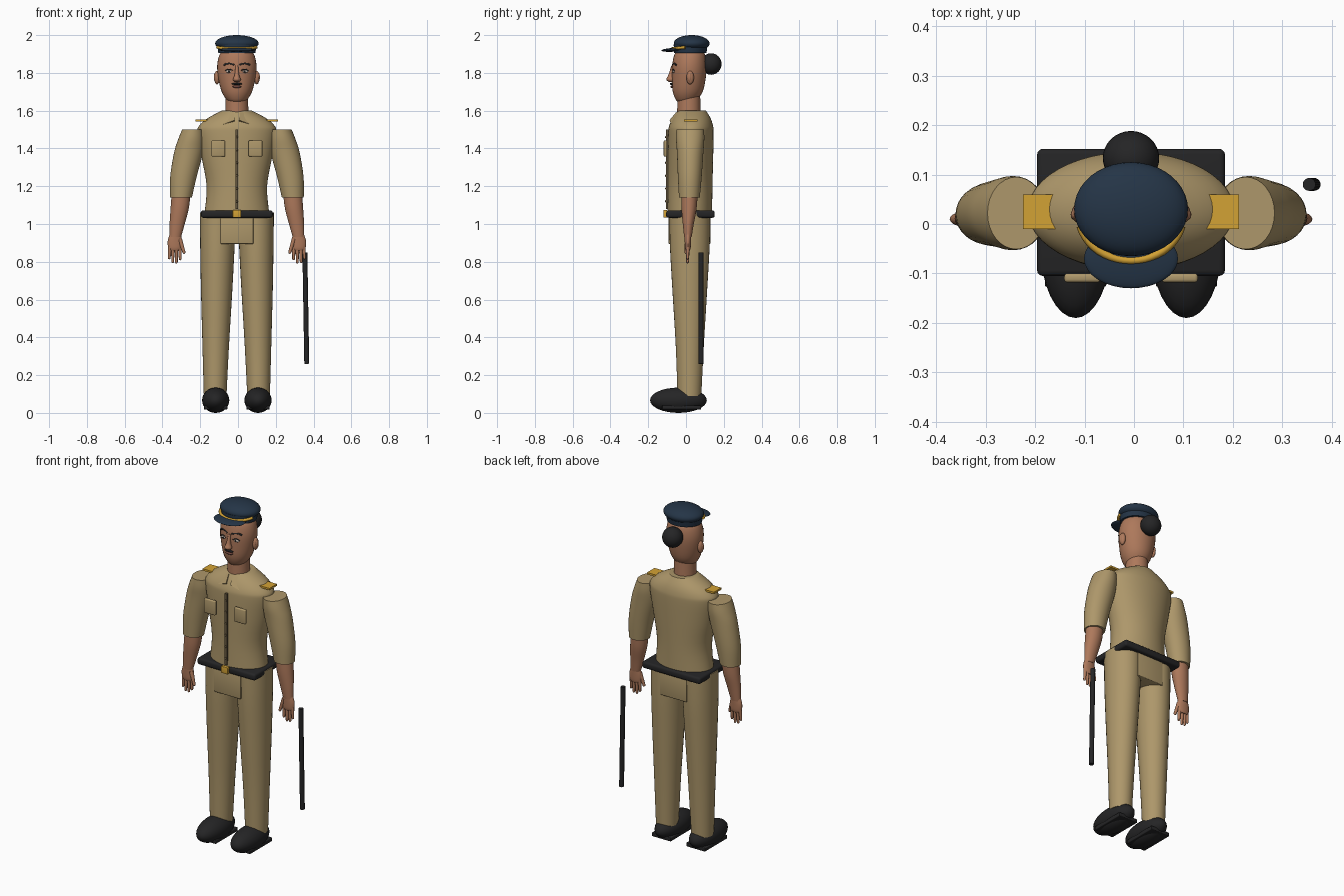
import bpy, bmesh, math
from mathutils import Vector, Matrix

if "Cube" in bpy.data.objects:
    bpy.data.objects.remove(bpy.data.objects["Cube"])

C = -0.006  # body centre line


def mat(name, rgb):
    m = bpy.data.materials.new(name)
    m.diffuse_color = (*rgb, 1)
    m.use_nodes = True
    m.node_tree.nodes["Principled BSDF"].inputs["Base Color"].default_value = m.diffuse_color
    return m


KHAKI = mat("khaki", (0.42, 0.31, 0.145))
SEAM = mat("dark khaki", (0.13, 0.095, 0.05))
SKIN = mat("skin", (0.42, 0.19, 0.105))
BLACK = mat("black", (0.018, 0.018, 0.019))
NAVY = mat("navy", (0.018, 0.035, 0.062))
GOLD = mat("gold", (0.65, 0.36, 0.035))
LIP = mat("lip brown", (0.16, 0.06, 0.045))
WHITE = mat("eye white", (0.6, 0.52, 0.45))


def finish(bm, name, m, angle=40):
    bmesh.ops.recalc_face_normals(bm, faces=bm.faces)
    me = bpy.data.meshes.new(name)
    bm.to_mesh(me)
    bm.free()
    me.materials.append(m)
    ob = bpy.data.objects.new(name, me)
    bpy.context.collection.objects.link(ob)
    bpy.ops.object.select_all(action='DESELECT')
    ob.select_set(True)
    bpy.context.view_layer.objects.active = ob
    bpy.ops.object.shade_smooth_by_angle(angle=math.radians(angle))
    return ob


def loft(name, rows, m, seg=32, steps=4):
    """Ellipse rings (z, cx, cy, rx, ry), smoothly interpolated along z."""
    P = [rows[0]] + rows + [rows[-1]]
    rings = []
    for i in range(1, len(P) - 2):
        for k in range(steps):
            t = k / steps
            rings.append([0.5 * (2 * b + (c - a) * t + (2 * a - 5 * b + 4 * c - d) * t * t
                                 + (3 * b - a - 3 * c + d) * t ** 3)
                          for a, b, c, d in zip(*P[i - 1:i + 3])])
    rings.append(rows[-1])
    bm = bmesh.new()
    vr = [[bm.verts.new((cx + rx * math.cos(2 * math.pi * j / seg),
                         cy + ry * math.sin(2 * math.pi * j / seg), z)) for j in range(seg)]
          for z, cx, cy, rx, ry in rings]
    for a, b in zip(vr, vr[1:]):
        for j in range(seg):
            bm.faces.new((a[j], a[(j + 1) % seg], b[(j + 1) % seg], b[j]))
    bm.faces.new(vr[0])
    bm.faces.new(vr[-1])
    return finish(bm, name, m)


def ball(name, loc, r, m, seg=32, tilt=0, axis='X'):
    bm = bmesh.new()
    bmesh.ops.create_uvsphere(bm, u_segments=seg, v_segments=seg // 2, radius=1)
    bm.transform(Matrix.Translation(loc) @ Matrix.Rotation(tilt, 4, axis) @ Matrix.Diagonal((*r, 1)))
    return finish(bm, name, m)


def box(name, lo, hi, m, bevel=0.0, tilt=0, axis='X'):
    lo, hi = Vector(lo), Vector(hi)
    bm = bmesh.new()
    bmesh.ops.create_cube(bm, size=1)
    bm.transform(Matrix.Diagonal((*(hi - lo), 1)))
    if bevel:
        bmesh.ops.bevel(bm, geom=bm.edges[:], offset=bevel, segments=3, profile=0.5, affect='EDGES')
    bm.transform(Matrix.Translation((lo + hi) / 2) @ Matrix.Rotation(tilt, 4, axis))
    return finish(bm, name, m, 35)


def rod(name, a, b, r1, r2, m, seg=16):
    a, b = Vector(a), Vector(b)
    bm = bmesh.new()
    bmesh.ops.create_cone(bm, cap_ends=True, segments=seg, radius1=r1, radius2=r2, depth=(b - a).length)
    bm.transform(Matrix.Translation((a + b) / 2) @ Vector((0, 0, 1)).rotation_difference(b - a).to_matrix().to_4x4())
    return finish(bm, name, m)


def tube(name, pts, r, m):
    cu = bpy.data.curves.new(name, 'CURVE')
    cu.dimensions = '3D'
    cu.bevel_depth = r
    cu.bevel_resolution = 2
    cu.use_fill_caps = True
    sp = cu.splines.new('POLY')
    sp.points.add(len(pts) - 1)
    for p, q in zip(sp.points, pts):
        p.co = (*q, 1)
    cu.materials.append(m)
    ob = bpy.data.objects.new(name, cu)
    bpy.context.collection.objects.link(ob)
    return ob


# Shirt body
loft("shirt_body", [(1.05, C, .02, .172, .118), (1.2, C, .022, .16, .118), (1.36, C, .024, .188, .12),
                    (1.48, C, .026, .208, .12), (1.52, C, .027, .2, .116), (1.56, C, .03, .155, .1),
                    (1.6, C, .032, .08, .074)], KHAKI, 48)
# Placket and buttons
box("placket", (C - .007, -.106, 1.08), (C + .007, -.07, 1.5), SEAM)
for i in range(6):
    ball("button", (C, -.107, 1.12 + i * .068), (.006, .004, .006), SEAM, 10)
# Belt, buckle and hip block
box("belt", (C - .19, -.105, 1.033), (C + .19, .152, 1.072), BLACK, .012)
box("buckle", (C - .022, -.12, 1.034), (C + .022, -.1, 1.074), GOLD, .003)
box("hip_block", (C - .087, -.092, .895), (C + .087, .13, 1.04), KHAKI, .004)

# Neck and head
loft("neck", [(1.57, C, .015, .062, .062), (1.69, C, .015, .058, .06)], SKIN)
loft("head", [(1.645, C, .0, .03, .035), (1.655, C, .002, .052, .054), (1.7, C, .009, .08, .079),
              (1.77, C, .015, .098, .089), (1.84, C, .018, .104, .091), (1.9, C, .02, .09, .08),
              (1.925, C, .02, .06, .055)], SKIN)
ball("hair_bun", (C, .133, 1.847), (.057, .055, .057), BLACK)
# Face
loft("nose", [(1.752, C, -.078, .012, .012), (1.765, C, -.083, .021, .021), (1.79, C, -.079, .012, .014),
              (1.84, C, -.069, .007, .008)], SKIN, 16)
ball("moustache", (C, -.076, 1.742), (.028, .009, .006), BLACK, 16)
ball("lips", (C, -.073, 1.727), (.024, .01, .007), LIP, 16)
for s in (-1, 1):
    ex = C + s * .041
    ball("eye", (ex, -.064, 1.808), (.018, .008, .008), WHITE, 16)
    ball("iris", (ex, -.071, 1.808), (.006, .003, .006), BLACK, 12)
    tube("upper_lid", [(ex + t * .02, -.071 + .008 * (s * t + 1) * .5, 1.819 - .007 * t * t) for t in (-1, -.5, 0, .5, 1)],
         .0025, BLACK)
    tube("eyebrow", [(ex + s * t * .028, -.07 + .009 * (t + 1), 1.842 + .008 * (1 - t * t)) for t in (-1, -.5, 0, .5, 1)],
         .005, BLACK)
    ball("ear", (C + s * .105, .022, 1.775), (.015, .02, .036), SKIN, 20)
    ball("ear_hollow", (C + s * .114, .019, 1.777), (.008, .011, .024), SKIN, 16)

# Cap
ball("cap_crown", (C, .03, 1.956), (.115, .095, .044), NAVY, 40)
loft("cap_band", [(1.905, C, .022, .098, .086), (1.95, C, .025, .104, .09)], NAVY, 40, 1)
ball("cap_brim", (C, -.07, 1.922), (.095, .06, .01), NAVY, 32, .06)
arc = [math.radians(195 + 7.5 * i) for i in range(21)]
tube("cap_braid", [(C + .106 * math.cos(a), .02 + .094 * math.sin(a), 1.938 + .01 * math.sin(a)) for a in arc],
     .008, GOLD)

for s in (-1, 1):
    X = lambda x: C + s * x

    def sbox(name, lo, hi, *rest):
        xs = sorted((X(lo[0]), X(hi[0])))
        return box(name, (xs[0], *lo[1:]), (xs[1], *hi[1:]), *rest)

    # Collar flap
    bm = bmesh.new()
    quad = [(.018, -.052, 1.592), (.08, -.032, 1.578), (.07, -.079, 1.528), (.012, -.087, 1.55)]
    f = bm.faces.new([bm.verts.new((X(x), y, z)) for x, y, z in quad])
    ext = bmesh.ops.extrude_face_region(bm, geom=[f])
    bmesh.ops.translate(bm, vec=(0, .025, -.02), verts=[v for v in ext['geom'] if isinstance(v, bmesh.types.BMVert)])
    finish(bm, "collar_flap", KHAKI)
    # Chest pocket and shoulder board
    sbox("chest_pocket", (.062, -.118, 1.357), (.135, -.1, 1.442), KHAKI, .006)
    sbox("shoulder_board", (.15, -.01, 1.542), (.218, .06, 1.553), GOLD)
    # Sleeve, forearm
    loft("sleeve", [(1.14, X(.296), .018, .058, .055), (1.25, X(.283), .02, .07, .063),
                    (1.38, X(.255), .022, .077, .07), (1.45, X(.24), .022, .07, .075),
                    (1.5, X(.232), .022, .058, .073)], KHAKI)
    loft("forearm", [(.93, X(.326), .01, .03, .02), (1.0, X(.316), .012, .04, .029),
                     (1.08, X(.303), .016, .048, .04), (1.15, X(.296), .018, .05, .043)], SKIN, 24)
    # Hand
    loft("palm", [(.86, X(.328), .01, .026, .011), (.875, X(.328), .01, .036, .015),
                  (.91, X(.328), .01, .038, .017), (.945, X(.326), .01, .03, .018)], SKIN, 20)
    for i, (x, z) in enumerate(((.302, .815), (.32, .798), (.338, .8), (.354, .82))):
        rod("finger", (X(x), .01, .88), (X(x + (i - 1) * .002), .008, z), .01, .007, SKIN, 12)
        ball("fingertip", (X(x + (i - 1) * .002), .008, z), (.007, .007, .007), SKIN, 12)
    rod("thumb", (X(.302), .006, .92), (X(.28), 0, .85), .012, .008, SKIN, 12)
    ball("thumb_tip", (X(.28), 0, .85), (.008, .008, .008), SKIN, 12)
    # Trouser leg
    loft("trouser_leg", [(.09, X(.115), .018, .06, .063), (.35, X(.112), .02, .07, .074),
                         (.65, X(.107), .02, .083, .092), (.88, X(.103), .02, .091, .105),
                         (1.06, X(.1), .02, .096, .108)], KHAKI)
    # Shoe and sole
    ball("shoe", (X(.112), -.04, .067), (.072, .15, .067), BLACK)
    sbox("shoe_sole", (.05, -.127, .018), (.174, .08, .04), BLACK, .004)

# Baton
rod("baton", (.364, .08, .26), (.354, .08, .85), .013, .013, BLACK, 20)
